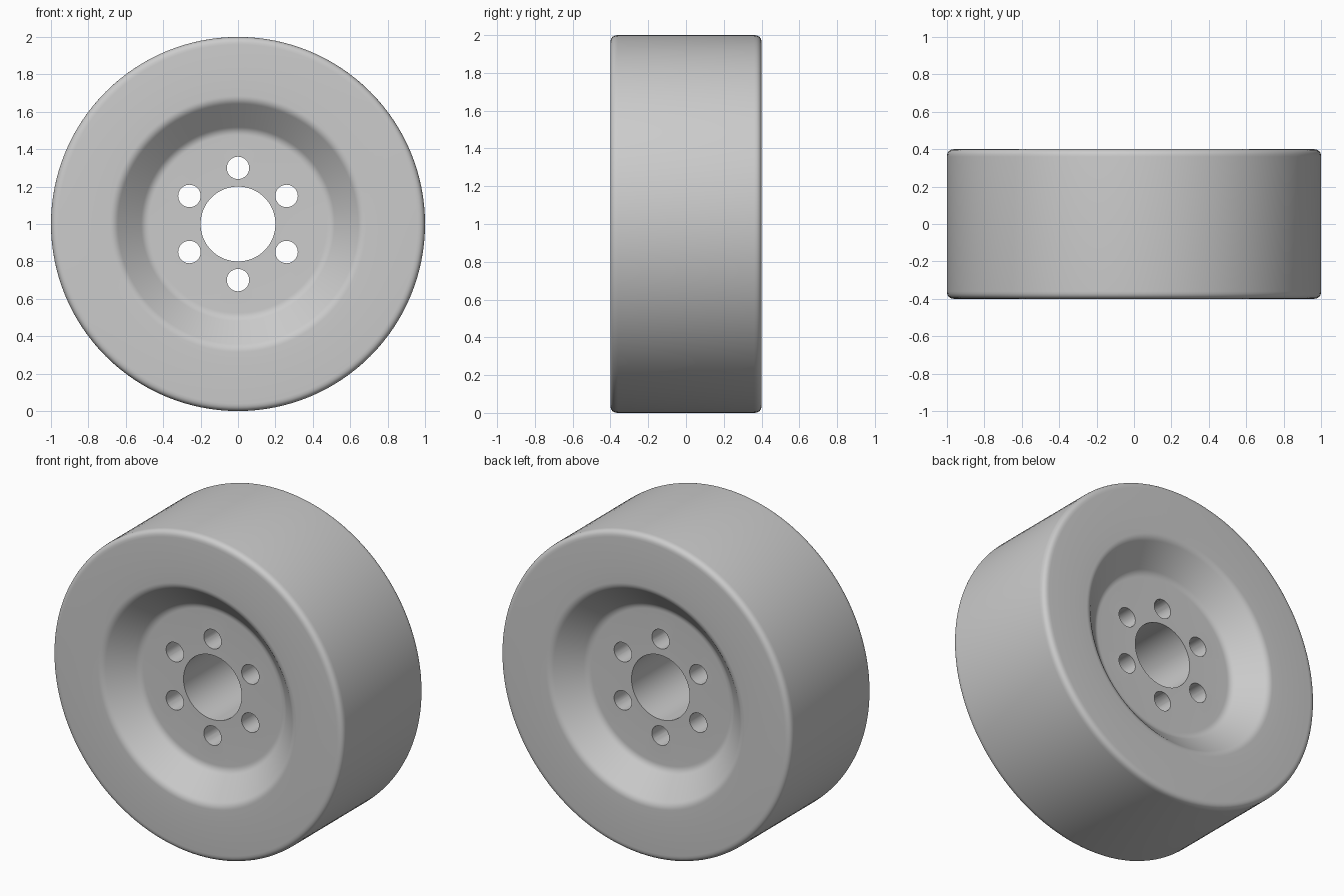
import bpy
import math
from mathutils import Matrix, Vector

cube = bpy.data.objects.get("Cube")
if cube:
    bpy.data.objects.remove(cube, do_unlink=True)

SEGMENTS = 128
CENTRE_Z = 1.0
HALF_WIDTH = 0.4

grey = bpy.data.materials.new("plain grey")
grey.use_nodes = True
colour = (0.6, 0.6, 0.6, 1)
grey.diffuse_color = colour
grey.node_tree.nodes["Principled BSDF"].inputs["Base Color"].default_value = colour


def fillet(before, corner, after, size, steps=6):
    """Round one profile corner with a quadratic curve."""
    a, c, b = Vector(before), Vector(corner), Vector(after)
    p = c + (a - c).normalized() * size
    q = c + (b - c).normalized() * size
    ts = [i / steps for i in range(steps + 1)]
    return [tuple(p * (1 - t) ** 2 + c * 2 * t * (1 - t) + q * t ** 2) for t in ts]


def lathe(name, half):
    """Mirror a (radius, y) half profile and turn it around the y axis."""
    ring = half + [(r, -y) for r, y in reversed(half)]
    n = len(ring)
    verts, faces = [], []
    for s in range(SEGMENTS):
        a = 2 * math.pi * s / SEGMENTS
        verts += [(r * math.cos(a), y, CENTRE_Z + r * math.sin(a)) for r, y in ring]
        nxt = (s + 1) % SEGMENTS
        for i in range(n):
            j = (i + 1) % n
            faces.append((s * n + i, s * n + j, nxt * n + j, nxt * n + i))
    mesh = bpy.data.meshes.new(name)
    mesh.from_pydata(verts, [], faces)
    mesh.materials.append(grey)
    obj = bpy.data.objects.new(name, mesh)
    bpy.context.collection.objects.link(obj)
    # Make normals point outwards
    bpy.ops.object.select_all(action="DESELECT")
    bpy.context.view_layer.objects.active = obj
    obj.select_set(True)
    bpy.ops.object.mode_set(mode="EDIT")
    bpy.ops.mesh.select_all(action="SELECT")
    bpy.ops.mesh.normals_make_consistent(inside=False)
    bpy.ops.object.mode_set(mode="OBJECT")
    return obj


# Tyre: broad ring with rounded shoulders
seam = (0.76, -HALF_WIDTH)
shoulder = (1.0, -HALF_WIDTH)
tyre = lathe("tyre", [seam] + fillet(seam, shoulder, (1.0, 0), 0.04))

# Wheel: flat rim, sloping dish and recessed hub with a centre bore
lip, dish, bore = (0.66, -HALF_WIDTH), (0.5, -0.25), (0.2, -0.25)
wheel = lathe("wheel", [bore] + fillet(bore, dish, lip, 0.025)
              + fillet(dish, lip, seam, 0.025) + [seam])

# Six bolt holes drilled through the hub
for i in range(6):
    a = math.radians(30 + 60 * i)
    bpy.ops.mesh.primitive_cylinder_add(
        vertices=32, radius=0.06, depth=1, rotation=(math.pi / 2, 0, 0),
        location=(0.3 * math.cos(a), 0, CENTRE_Z + 0.3 * math.sin(a)))
    cutter = bpy.context.object
    cutter.name = "bolt_hole_cutter"
    cut = wheel.modifiers.new("bolt hole", "BOOLEAN")
    cut.operation = "DIFFERENCE"
    cut.solver = "EXACT"
    cut.object = cutter
    bpy.context.view_layer.objects.active = wheel
    bpy.ops.object.modifier_apply(modifier=cut.name)
    bpy.data.objects.remove(cutter, do_unlink=True)

# Smooth shading with sharp hole edges
for obj in (tyre, wheel):
    bpy.ops.object.select_all(action="DESELECT")
    bpy.context.view_layer.objects.active = obj
    obj.select_set(True)
    bpy.ops.object.shade_smooth_by_angle(angle=math.radians(35))
